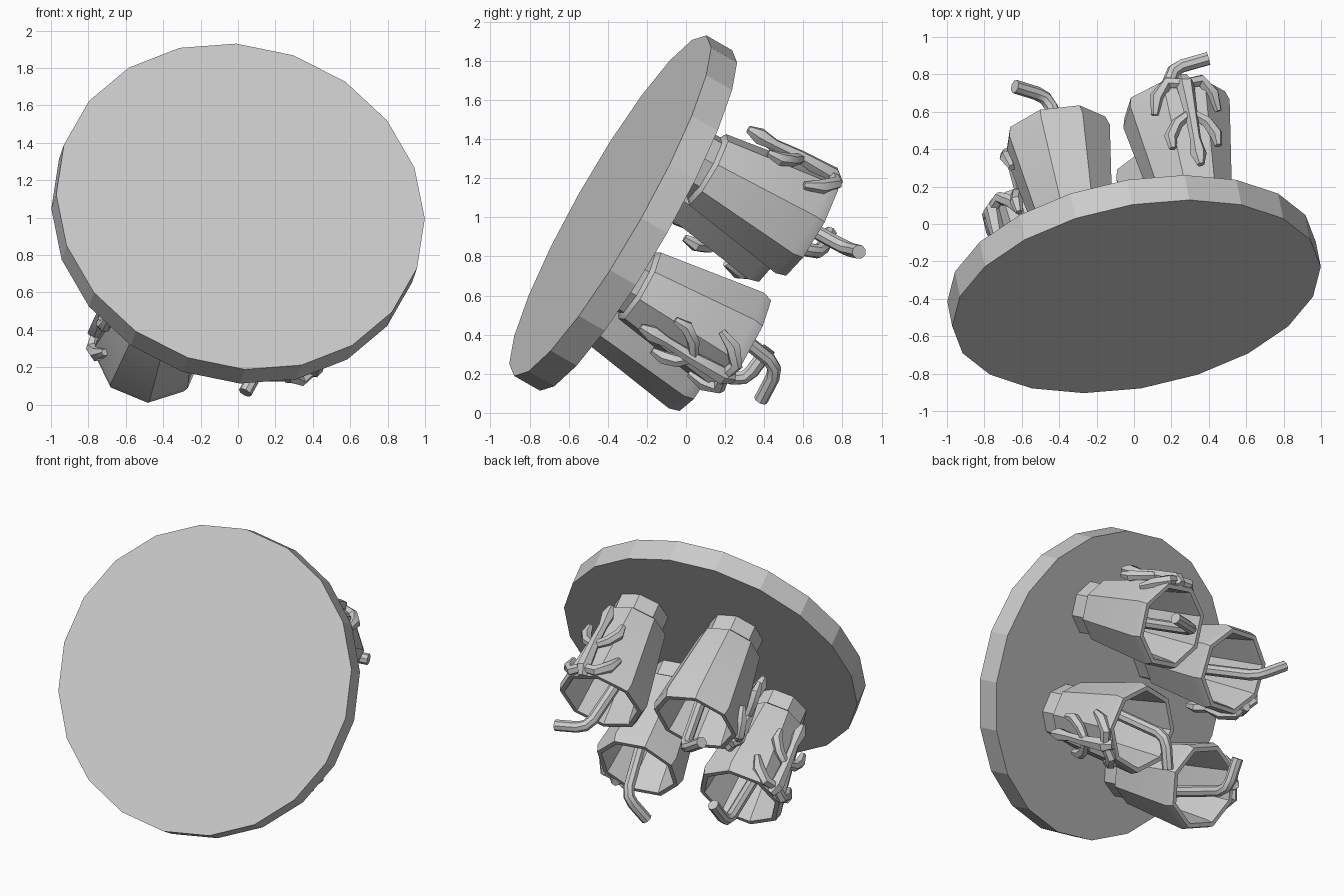
import bpy, bmesh
from math import sin, cos, pi, radians
from mathutils import Vector, Matrix

if "Cube" in bpy.data.objects:
    bpy.data.objects.remove(bpy.data.objects["Cube"])

# Tilted frame of the tray: X = up the tray, Y = across, Z = out of the cup side
n = Vector((0.17, -0.857, 0.488)).normalized()
w = -n
v = Vector((-n.y, n.x, 0)).normalized()
u = v.cross(w)
O = Vector((-0.013, -0.255, 0.984))
TRAY = Matrix((u, v, w)).transposed().to_4x4()
TRAY.translation = O


def make(name, bm, mat, smooth=None):
    bmesh.ops.recalc_face_normals(bm, faces=bm.faces)
    me = bpy.data.meshes.new(name)
    bm.to_mesh(me)
    bm.free()
    ob = bpy.data.objects.new(name, me)
    ob.matrix_world = mat
    bpy.context.collection.objects.link(ob)
    if smooth:
        me.shade_smooth()
        me.set_sharp_from_angle(angle=radians(smooth))
    return ob


def bridge(bm, rings, closed_ends=True):
    for a, b in zip(rings, rings[1:]):
        k = len(a)
        for i in range(k):
            bm.faces.new((a[i], a[(i + 1) % k], b[(i + 1) % k], b[i]))
    if closed_ends:
        bm.faces.new(rings[0][::-1])
        bm.faces.new(rings[-1])


def lathe(bm, profile, sides, phase):
    rings = []
    for r, z in profile:
        rings.append([bm.verts.new((r * cos(phase + 2 * pi * i / sides),
                                    r * sin(phase + 2 * pi * i / sides), z))
                      for i in range(sides)])
    bridge(bm, rings)


def tube(bm, pts, radii, sides=6):
    pts = [Vector(p) for p in pts]
    rings = []
    for i, p in enumerate(pts):
        d = (pts[min(i + 1, len(pts) - 1)] - pts[max(i - 1, 0)]).normalized()
        ref = Vector((1, 0, 0)) if abs(d.x) < 0.8 else Vector((0, 0, 1))
        e = d.cross(ref).normalized()
        f = d.cross(e)
        rings.append([bm.verts.new(p + radii[i] * (cos(2 * pi * k / sides) * e
                                                   + sin(2 * pi * k / sides) * f))
                      for k in range(sides)])
    bridge(bm, rings)


def wrap(t, h, lift=0.0):
    # point on the cup side: t sideways, h along the axis
    r = 0.195 + 0.115 * (h - 0.1) + lift
    return (r * cos(t / r), r * sin(t / r), h)


# Round tray
bm = bmesh.new()
lathe(bm, [(1.0, -0.155), (1.0, 0)], 20, radians(4.2))
make("tray", bm, TRAY)

CUP = [(0.18, 0), (0.18, 0.11), (0.21, 0.13), (0.296, 0.69), (0.28, 0.745),
       (0.25, 0.745), (0.24, 0.70), (0.19, 0.28)]
SPOTS = [(0.37, 0.40, 15), (0.33, -0.25, -125), (-0.31, 0.29, 135), (-0.42, -0.40, -64)]

for k, (a, b, deg) in enumerate(SPOTS, 1):
    mat = TRAY @ Matrix.Translation((a, b, 0)) @ Matrix.Rotation(radians(deg), 4, 'Z')

    # Eight-sided cup with foot, rim and hollow inside
    bm = bmesh.new()
    lathe(bm, CUP, 8, pi / 8)
    make(f"cup_{k}", bm, mat, 30)

    # Bent straw
    bm = bmesh.new()
    q = radians(76)
    path = [(-0.10, 0.3), (0.0, 0.90), (0.03, 0.95), (0.08, 0.97), (0.225, 0.985)]
    tube(bm, [(s * cos(q), s * sin(q), h) for s, h in path], [0.037] * 5, 8)
    make(f"straw_{k}", bm, mat, 40)

    # Branching sprig on the cup side
    bm = bmesh.new()
    tube(bm, [wrap(0, 0.75, 0.0), wrap(0, 0.70, 0.03), wrap(0, 0.5, 0.055),
              wrap(0, 0.36, 0.06), wrap(0, 0.27, 0.07), wrap(0, 0.2, 0.08)],
         [0.03, 0.05, 0.035, 0.03, 0.045, 0.02])
    for s in (-1, 1):
        tube(bm, [wrap(0, 0.70, 0.03), wrap(s * 0.09, 0.72, 0.03),
                  wrap(s * 0.16, 0.66, 0.025), wrap(s * 0.19, 0.57, 0.02)],
             [0.03, 0.035, 0.04, 0.02])
        tube(bm, [wrap(0, 0.52, 0.05), wrap(s * 0.08, 0.47, 0.05),
                  wrap(s * 0.13, 0.40, 0.055), wrap(s * 0.13, 0.33, 0.06)],
             [0.025, 0.033, 0.036, 0.02])
    make(f"sprig_{k}", bm, mat, 40)
